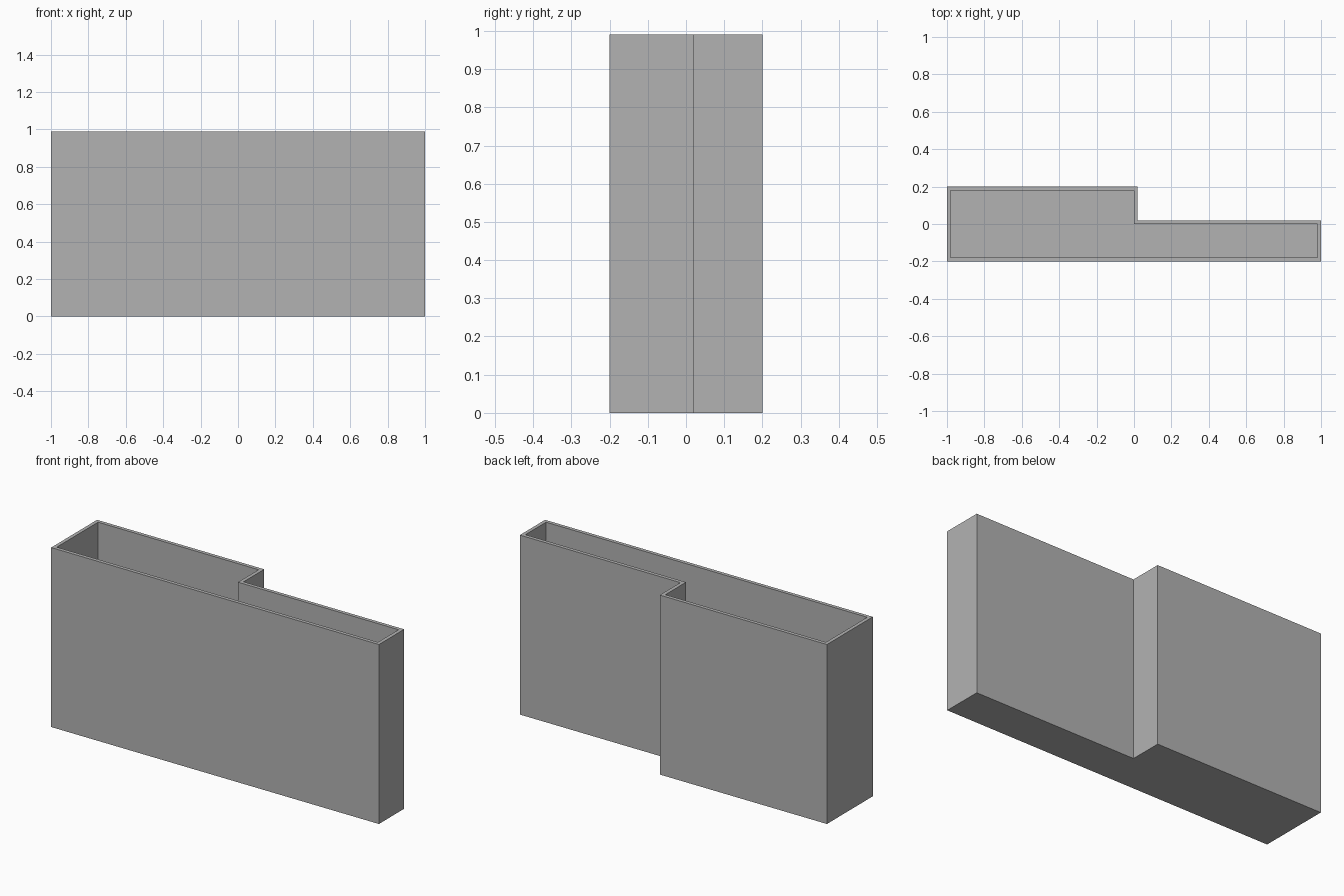
import bpy
import bmesh

cube = bpy.data.objects.get("Cube")
if cube:
    bpy.data.objects.remove(cube, do_unlink=True)

HEIGHT = 0.99
WALL = 0.02

grey = bpy.data.materials.new("plain grey")
grey.use_nodes = True
colour = (0.45, 0.45, 0.45, 1)
grey.diffuse_color = colour
grey.node_tree.nodes["Principled BSDF"].inputs["Base Color"].default_value = colour


def outline(inset):
    """Stepped outline, moved inwards by the inset."""
    left, right = -1 + inset, 1 - inset
    front, back = -0.2 + inset, 0.2 - inset
    step = 0.02 - inset
    return [(left, front), (right, front), (right, step),
            (step, step), (step, back), (left, back)]


def ring(bm, inset, z):
    return [bm.verts.new((x, y, z)) for x, y in outline(inset)]


# Open-topped stepped box: outer wall, rim, inner wall
bm = bmesh.new()
loops = [ring(bm, 0, 0), ring(bm, 0, HEIGHT),
         ring(bm, WALL, HEIGHT), ring(bm, WALL, WALL)]
for low, high in zip(loops, loops[1:]):
    for i in range(len(low)):
        j = (i + 1) % len(low)
        bm.faces.new((low[i], low[j], high[j], high[i]))

# Underside and inner floor
bm.faces.new(loops[0][::-1])
bm.faces.new(loops[-1])
bmesh.ops.recalc_face_normals(bm, faces=bm.faces)

mesh = bpy.data.meshes.new("stepped_box")
bm.to_mesh(mesh)
bm.free()
mesh.materials.append(grey)
box = bpy.data.objects.new("stepped_box", mesh)
bpy.context.collection.objects.link(box)
